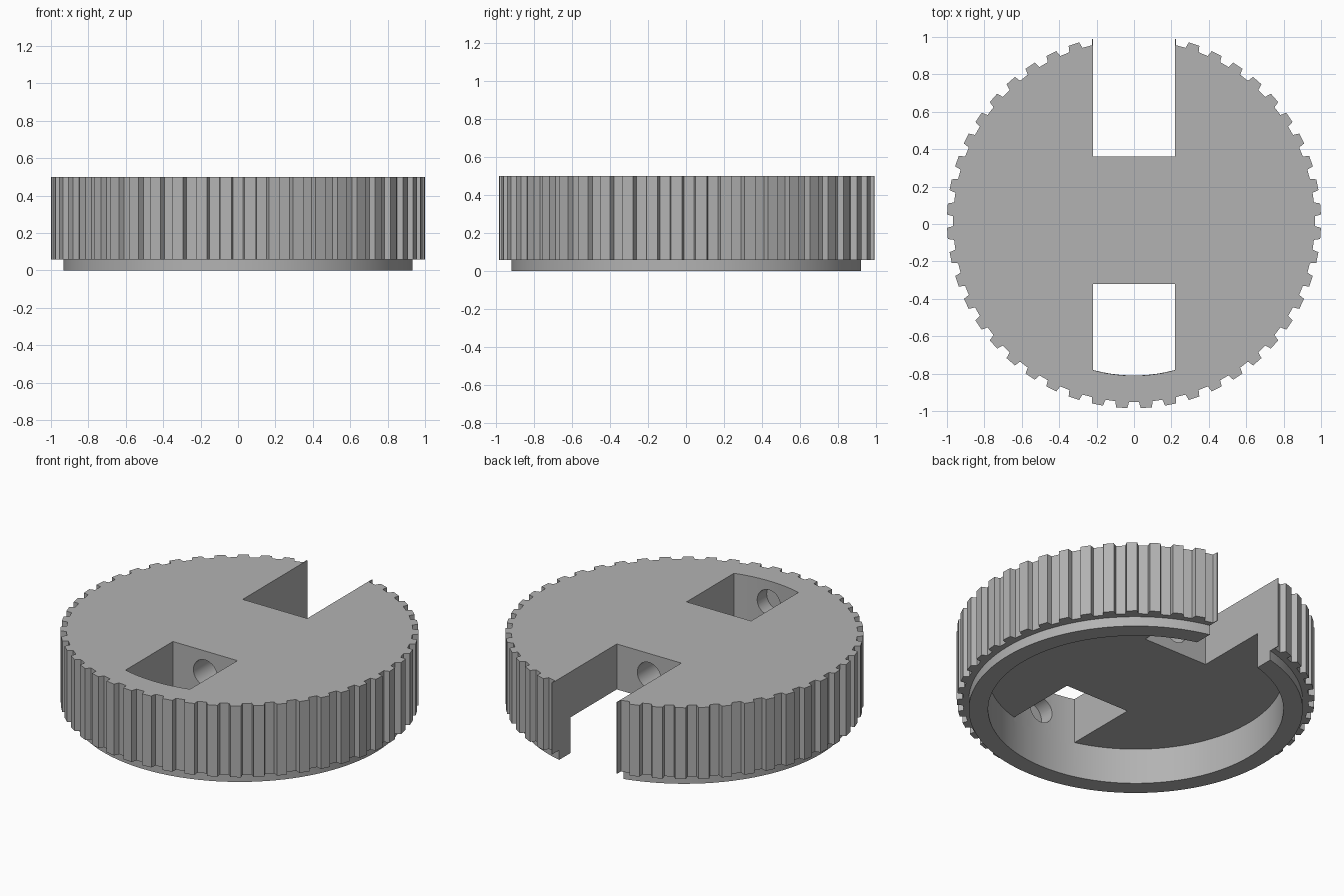
import bpy, bmesh, math
from mathutils import Matrix

cube = bpy.data.objects.get("Cube")
if cube:
    bpy.data.objects.remove(cube, do_unlink=True)

CY = 0.015            # centre of the wheel in y
TEETH = 48
SLOT = 0.22           # half width of the slots
RECESS_R = 0.825

grey = bpy.data.materials.new("plain grey")
grey.use_nodes = True
COLOUR = (0.45, 0.45, 0.45, 1)
grey.diffuse_color = COLOUR
grey.node_tree.nodes["Principled BSDF"].inputs["Base Color"].default_value = COLOUR


def polar(r, deg):
    a = math.radians(deg)
    return r * math.cos(a), CY + r * math.sin(a)


def prism(name, outline, z0, z1):
    """Extrude a counter-clockwise outline from z0 up to z1."""
    bm = bmesh.new()
    face = bm.faces.new([bm.verts.new((x, y, z0)) for x, y in outline])
    top = bmesh.ops.extrude_face_region(bm, geom=[face])["geom"]
    bmesh.ops.translate(bm, vec=(0, 0, z1 - z0),
                        verts=[v for v in top if isinstance(v, bmesh.types.BMVert)])
    bmesh.ops.recalc_face_normals(bm, faces=bm.faces)
    mesh = bpy.data.meshes.new(name)
    bm.to_mesh(mesh)
    bm.free()
    mesh.materials.append(grey)
    obj = bpy.data.objects.new(name, mesh)
    bpy.context.collection.objects.link(obj)
    return obj


def circle(r, n=120):
    return [polar(r, 360 * i / n) for i in range(n)]


def combine(target, tool, operation):
    """Apply a boolean and remove the tool."""
    mod = target.modifiers.new(operation.title(), 'BOOLEAN')
    mod.operation, mod.object, mod.solver = operation, tool, 'EXACT'
    bpy.context.view_layer.objects.active = target
    bpy.ops.object.modifier_apply(modifier=mod.name)
    bpy.data.objects.remove(tool, do_unlink=True)


# Toothed body
pitch = 360 / TEETH
outline = []
for i in range(TEETH):
    mid = (i + 0.5) * pitch
    for r, off in ((0.967, -2.2), (1.0, -1.7), (1.0, 1.7), (0.967, 2.2)):
        outline.append(polar(r, mid + off))
wheel = prism("knurled_wheel", outline, 0.06, 0.5)

# Smooth lower rim and the recess under the plate
combine(wheel, prism("lower_rim", circle(0.933), 0, 0.2), 'UNION')
combine(wheel, prism("recess_cutter", circle(RECESS_R), -0.1, 0.22), 'DIFFERENCE')

# Open slot at the back
back = [(-SLOT, 0.36), (SLOT, 0.36), (SLOT, 1.2), (-SLOT, 1.2)]
combine(wheel, prism("back_slot_cutter", back, -0.1, 0.6), 'DIFFERENCE')

# Pocket at the front, closed by a curved wall
reach = math.degrees(math.asin(SLOT / RECESS_R))
arc = [polar(RECESS_R + 0.001, 270 - reach + 2 * reach * i / 12) for i in range(13)]
arc[0], arc[-1] = (-SLOT, arc[0][1]), (SLOT, arc[-1][1])
pocket = arc + [(SLOT, -0.32), (-SLOT, -0.32)]
combine(wheel, prism("front_pocket_cutter", pocket, 0.2, 0.6), 'DIFFERENCE')

# Round pin hole through the bridge and blind into the front rim
pin = prism("pin_hole_cutter", [(x, y - CY) for x, y in circle(0.08, 32)], -0.45, 0.9)
pin.data.transform(Matrix.Translation((0, 0, 0.365)) @ Matrix.Rotation(math.pi / 2, 4, 'X'))
combine(wheel, pin, 'DIFFERENCE')

# Smooth the round walls, keep the edges crisp
bpy.ops.object.select_all(action='DESELECT')
wheel.select_set(True)
bpy.context.view_layer.objects.active = wheel
bpy.ops.object.shade_smooth_by_angle(angle=math.radians(20))
